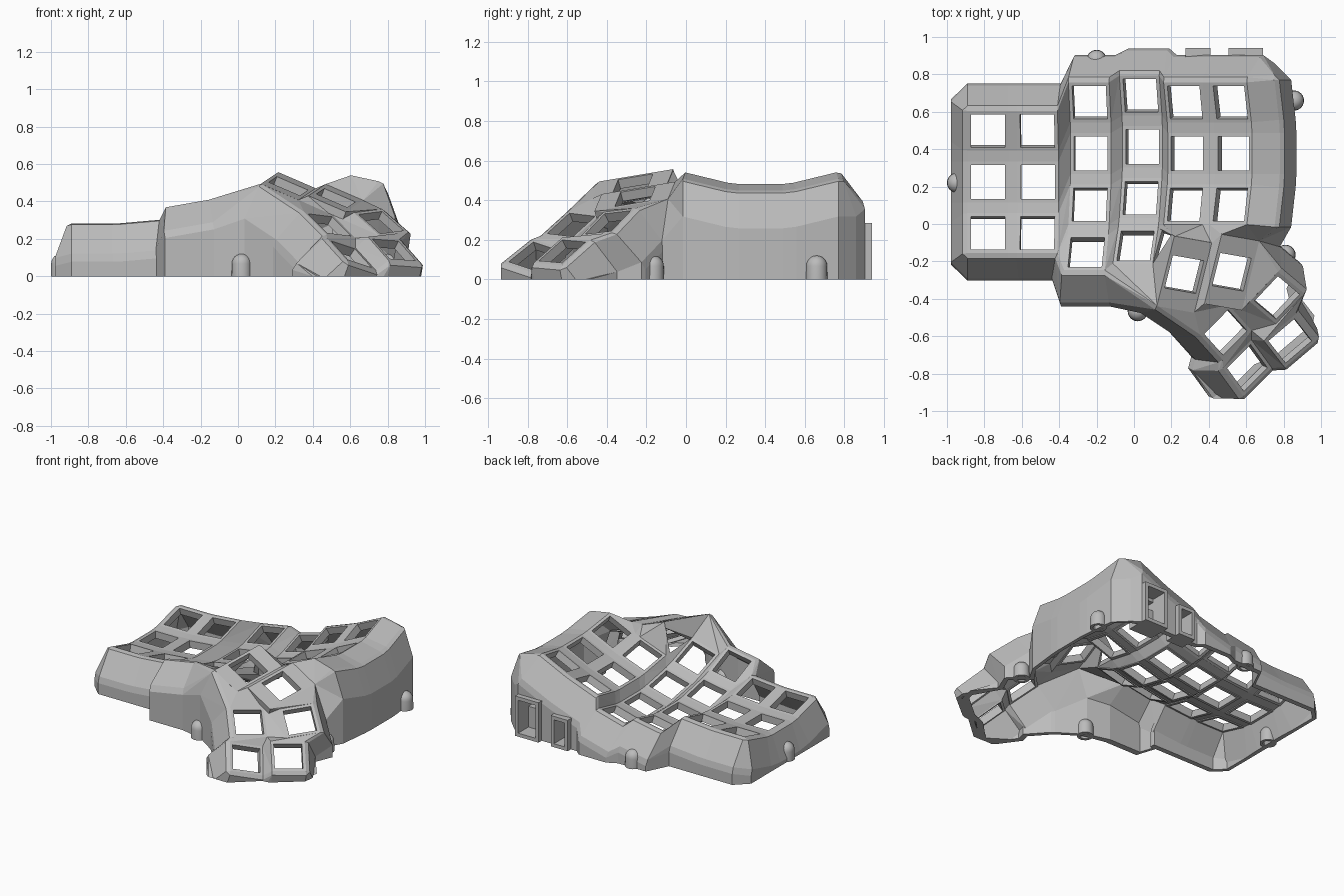
import bpy
import bmesh
from math import radians, sin, cos, pi
from mathutils import Matrix, Vector

cube = bpy.data.objects.get("Cube")
if cube:
    bpy.data.objects.remove(cube)

grey = bpy.data.materials.new("light_grey_plastic")
grey.use_nodes = True
grey.diffuse_color = (0.5, 0.5, 0.5, 1)
grey.node_tree.nodes["Principled BSDF"].inputs["Base Color"].default_value = (0.5, 0.5, 0.5, 1)

# Layout is in millimetres for the opposite hand, mirrored by world()
S, CX, CY = 0.0127, 0.043, 0.377
H, TALL = 8.7, 15.13            # half a key mount, half a tall thumb mount
ROW_R, COL_R = 87.18, 244.8     # curvature of the key well
LAST, CORNER = 3, 2             # last row, last full row


def world(p):
    return Vector((CX - S * p[0], CY + S * p[1], S * p[2]))


class Part:
    """Collects convex pieces into one mesh object."""

    def __init__(self):
        self.verts, self.faces = [], []

    def hull(self, points):
        bm = bmesh.new()
        for p in points:
            bm.verts.new(p)
        bmesh.ops.remove_doubles(bm, verts=bm.verts[:], dist=1e-5)
        bmesh.ops.convex_hull(bm, input=bm.verts[:])
        if min(v.co.z for v in bm.verts) < -1e-5:      # trim at the floor
            bmesh.ops.bisect_plane(bm, geom=bm.verts[:] + bm.edges[:] + bm.faces[:],
                                   plane_co=(0, 0, 0), plane_no=(0, 0, -1), clear_outer=True)
            rim = [e for e in bm.edges if e.is_boundary]
            if rim:
                bmesh.ops.holes_fill(bm, edges=rim, sides=0)
        loose = [v for v in bm.verts if not v.link_faces]
        bmesh.ops.delete(bm, geom=loose, context='VERTS')
        bmesh.ops.recalc_face_normals(bm, faces=bm.faces[:])
        bm.verts.index_update()
        base = len(self.verts)
        self.verts += [v.co.copy() for v in bm.verts]
        self.faces += [[base + v.index for v in f.verts] for f in bm.faces]
        bm.free()

    def box(self, x, y, z, m=None):
        pts = [Vector((a, b, c)) for a in x for b in y for c in z]
        self.hull([world(m @ p) for p in pts] if m else pts)

    def strip(self, *posts):
        for i in range(len(posts) - 2):
            self.hull([p for n in posts[i:i + 3] for p in post(n)])

    def wall(self, a, da, b, db):
        self.hull(flare(a, da) + flare(b, db))
        self.skirt(flare(a, da)[4:] + flare(b, db)[4:])

    def skirt(self, pts):
        self.hull(pts + [Vector((p.x, p.y, 0)) for p in pts])

    def finish(self, name):
        mesh = bpy.data.meshes.new(name)
        mesh.from_pydata(self.verts, [], self.faces)
        mesh.materials.append(grey)
        obj = bpy.data.objects.new(name, mesh)
        bpy.context.collection.objects.link(obj)
        return obj


def move(x, y, z):
    return Matrix.Translation((x, y, z))


def rot(degrees, axis):
    return Matrix.Rotation(radians(degrees), 4, axis)


def key(c, r):
    offset = (0, 2.82, -4.5) if c == 2 else (0, -12, 5.64) if c > 3 else (0, 0, 0)
    return (move(0, 0, 16) @ rot(15, 'Y') @ move(*offset)
            @ move(0, 0, COL_R) @ rot(5 * (2 - c), 'Y') @ move(0, 0, ROW_R - COL_R)
            @ rot(15 * (1 - r), 'X') @ move(0, 0, -ROW_R))


def at(m, corner, half_y=H):
    return (m, H if corner[1] == 'r' else -H, half_y if corner[0] == 't' else -half_y)


def k(c, r, corner):
    return at(key(c, r), corner)


def side(r, d):
    # Post beside the inner column
    p = key(0, r) @ Vector((-H, d * H, 0)) - Vector((10, 0, 3))
    return (Matrix.Translation(p), 0, 0)


def post(n, off=(0, 0, 0)):
    m, x, y = n
    return [world(m @ Vector((x + off[0], y + off[1], z + off[2]))) for z in (0.5, 4)]


def flare(n, d):
    # Post plus its three steps outwards and down
    pts = []
    for out, drop in ((0, 0), (2, -1), (5, -15), (7, -15)):
        pts += post(n, (out * d[0], out * d[1], drop))
    return pts


# Thumb cluster placement: rotation, then offset from the thumb origin
origin = key(1, CORNER) @ Vector((H, -H, 0)) + Vector((6, -3, 7))
thumb = {}
for name, angles, offset in (
        ("tr", (10, -23, 10), (-12, -16, 3)), ("tl", (10, -23, 10), (-32, -15, -2)),
        ("mr", (-6, -34, 48), (-29, -40, -13)), ("ml", (6, -34, 40), (-51, -25, -12)),
        ("br", (-16, -33, 54), (-37.8, -55.3, -25.3)), ("bl", (-4, -35, 52), (-56.3, -43.3, -23.5))):
    thumb[name] = (Matrix.Translation(origin + Vector(offset))
                   @ rot(angles[2], 'Z') @ rot(angles[1], 'Y') @ rot(angles[0], 'X'))


def t(name, corner):
    return at(thumb[name], corner, TALL if name in ("tl", "tr") else H)


# Key sockets
keys = [key(c, r) for c in range(6) for r in range(LAST)] + [key(2, LAST), key(3, LAST)]
for part_name, mounts in (("finger_key_sockets", keys), ("thumb_key_sockets", list(thumb.values()))):
    part = Part()
    for m in mounts:
        for a, b in ((-H, -7.2), (7.2, H)):
            part.box((a, b), (-H, H), (0, 4), m)
            part.box((-H, H), (a, b), (0, 4), m)
    if mounts is not keys:
        for name in ("tl", "tr"):       # long thumb plates
            for y in ((-15.4, -H), (H, 15.4)):
                part.box((-H, H), y, (0.5, 4), thumb[name])
    part.finish(part_name)

# Webbing between the finger keys
web = Part()
for c in range(6):
    for r in range(LAST):
        if c < 5:
            web.strip(k(c + 1, r, "tl"), k(c, r, "tr"), k(c + 1, r, "bl"), k(c, r, "br"))
        if r < CORNER:
            web.strip(k(c, r, "bl"), k(c, r, "br"), k(c, r + 1, "tl"), k(c, r + 1, "tr"))
            if c < 5:
                web.strip(k(c, r, "br"), k(c, r + 1, "tr"), k(c + 1, r, "bl"), k(c + 1, r + 1, "tl"))
web.strip(k(1, CORNER, "br"), k(2, LAST, "tl"), k(2, CORNER, "bl"),
          k(2, LAST, "tr"), k(2, CORNER, "br"), k(3, CORNER, "bl"))
web.strip(k(3, LAST, "tr"), k(3, LAST, "br"), k(4, CORNER, "bl"))
web.finish("finger_webbing")

# Webbing of the thumb cluster and its join to the finger keys
web = Part()
web.strip(t("tl", "tr"), t("tl", "br"), t("tr", "tl"), t("tr", "bl"))
web.strip(t("br", "tr"), t("br", "br"), t("mr", "tl"), t("mr", "bl"))
web.strip(t("bl", "tr"), t("bl", "br"), t("ml", "tl"), t("ml", "bl"))
web.strip(t("br", "tl"), t("bl", "bl"), t("br", "tr"), t("bl", "br"),
          t("mr", "tl"), t("ml", "bl"), t("mr", "tr"), t("ml", "br"))
web.strip(t("tl", "tl"), t("ml", "tr"), t("tl", "bl"), t("ml", "br"), t("tl", "br"),
          t("mr", "tr"), t("tr", "bl"), t("mr", "br"), t("tr", "br"))
web.strip(t("tl", "tl"), k(0, CORNER, "bl"), t("tl", "tr"), k(0, CORNER, "br"), t("tr", "tl"),
          k(1, CORNER, "bl"), t("tr", "tr"), k(1, CORNER, "br"), k(2, LAST, "tl"), k(2, LAST, "bl"))
web.strip(k(2, LAST, "bl"), t("tr", "tr"), t("tr", "br"))
web.strip(k(2, LAST, "bl"), t("tr", "br"), k(2, LAST, "br"), k(3, LAST, "bl"), k(2, LAST, "tr"),
          k(3, LAST, "tl"), k(3, CORNER, "bl"), k(3, LAST, "tr"), k(3, CORNER, "br"), k(4, CORNER, "bl"))
web.finish("thumb_webbing")

N, SO, E, W = (0, 1), (0, -1), (1, 0), (-1, 0)

# Back wall
back = Part()
for c in range(6):
    back.wall(k(c, 0, "tl"), N, k(c, 0, "tr"), N)
    if c:
        back.wall(k(c, 0, "tl"), N, k(c - 1, 0, "tr"), N)
back.wall(k(0, 0, "tl"), N, side(0, 1), N)
back_wall = back.finish("back_wall")

# Outer, inner and front walls
walls = Part()
walls.wall(k(5, 0, "tr"), N, k(5, 0, "tr"), E)
walls.wall(side(0, 1), N, side(0, 1), W)
for r in range(LAST):
    walls.wall(k(5, r, "tr"), E, k(5, r, "br"), E)
    walls.wall(side(r, 1), W, side(r, -1), W)
    walls.strip(k(0, r, "tl"), k(0, r, "bl"), side(r, 1), side(r, -1))
    if r:
        walls.wall(k(5, r - 1, "br"), E, k(5, r, "tr"), E)
        walls.wall(side(r - 1, -1), W, side(r, 1), W)
        walls.strip(k(0, r, "tl"), k(0, r - 1, "bl"), side(r, 1), side(r - 1, -1))
walls.wall(k(5, CORNER, "br"), SO, k(5, CORNER, "br"), E)
walls.wall(k(3, LAST, "bl"), SO, k(3, LAST, "br"), (0.5, -1))
walls.wall(k(3, LAST, "br"), (0.5, -1), k(4, CORNER, "bl"), (0.5, -1))
walls.wall(k(4, CORNER, "bl"), (0.5, -1), k(4, CORNER, "bl"), SO)
for c in (4, 5):
    walls.wall(k(c, CORNER, "bl"), SO, k(c, CORNER, "br"), SO)
walls.wall(k(5, CORNER, "bl"), SO, k(4, CORNER, "br"), SO)
walls.finish("side_walls")

# Thumb walls
walls = Part()
NW = (-0.3, 1)
for a, ca, da, b, cb, db in (
        ("mr", "br", SO, "tr", "br", SO), ("mr", "br", SO, "mr", "bl", SO),
        ("br", "br", SO, "br", "bl", SO), ("ml", "tr", NW, "ml", "tl", N),
        ("bl", "tr", N, "bl", "tl", N), ("br", "tl", W, "br", "bl", W),
        ("bl", "tl", W, "bl", "bl", W), ("br", "bl", W, "br", "bl", SO),
        ("bl", "tl", W, "bl", "tl", N), ("mr", "bl", SO, "br", "br", SO),
        ("ml", "tl", N, "bl", "tr", N), ("bl", "bl", W, "br", "tl", W)):
    walls.wall(t(a, ca), da, t(b, cb), db)
walls.wall(t("tr", "br"), SO, k(3, LAST, "bl"), SO)
inner, outer = flare(side(CORNER, -1), W), flare(t("ml", "tr"), NW)
tip = post(t("tl", "tl"))
walls.skirt(inner[4:] + outer[4:])
walls.hull(inner[4:] + outer[4:] + tip)
walls.hull(inner + tip)
walls.hull(inner[:4] + post(k(0, CORNER, "bl")) + tip)
walls.hull(outer + tip)
walls.finish("thumb_walls")

# Cable housings set through the back wall
for name, (x0, x1), y0, top in (("jack_housing", (0.505, 0.69), 0.775, 0.284),
                                ("port_housing", (0.275, 0.408), 0.813, 0.22)):
    part, y, w = Part(), (y0, 0.94), 0.025
    for x in ((x0, x0 + w), (x1 - w, x1)):
        part.box(x, y, (0, top))
    for z in ((0, w), (top - w, top)):
        part.box((x0, x1), y, z)
    if name == "jack_housing":          # slotted inner plate
        for z in ((w, 0.173), (0.236, top - w)):
            part.box((x0 + w, x1 - w), (y0, y0 + 0.05), z)
    part.finish(name)
    cutter = Part()
    cutter.box((x0 + 0.01, x1 - 0.01), (y0 - 0.1, 1.1), (0.01, top - 0.01))
    tool = cutter.finish(name + "_cutter")
    tool.hide_render = True
    tool.hide_set(True)
    cut = back_wall.modifiers.new(name, 'BOOLEAN')
    cut.operation, cut.solver, cut.use_self, cut.object = 'DIFFERENCE', 'EXACT', True, tool

# Domed screw bosses, hollow below
profile = [(0, 3.8), (2.65, 3.8), (2.65, 0), (4.25, 0)]
profile += [(4.15 * cos(i * pi / 12), 5.3 + 4.15 * sin(i * pi / 12)) for i in range(7)]
for i, (x, y) in enumerate(((-0.946, 0.22), (-0.2, 0.877), (0.855, 0.66), (0.81, -0.165), (0.02, -0.466))):
    bm = bmesh.new()
    ring = [bm.verts.new((r * S, 0, z * S)) for r, z in profile]
    edges = [bm.edges.new(pair) for pair in zip(ring, ring[1:])]
    bmesh.ops.spin(bm, geom=ring + edges, cent=(0, 0, 0), axis=(0, 0, 1), angle=2 * pi, steps=24)
    bmesh.ops.remove_doubles(bm, verts=bm.verts[:], dist=1e-5)
    bmesh.ops.recalc_face_normals(bm, faces=bm.faces[:])
    boss = Part().finish("screw_boss_%d" % (i + 1))
    bm.to_mesh(boss.data)
    bm.free()
    boss.location = (x, y, 0)
    bpy.ops.object.select_all(action='DESELECT')
    boss.select_set(True)
    bpy.context.view_layer.objects.active = boss
    bpy.ops.object.shade_smooth_by_angle(angle=radians(35))
